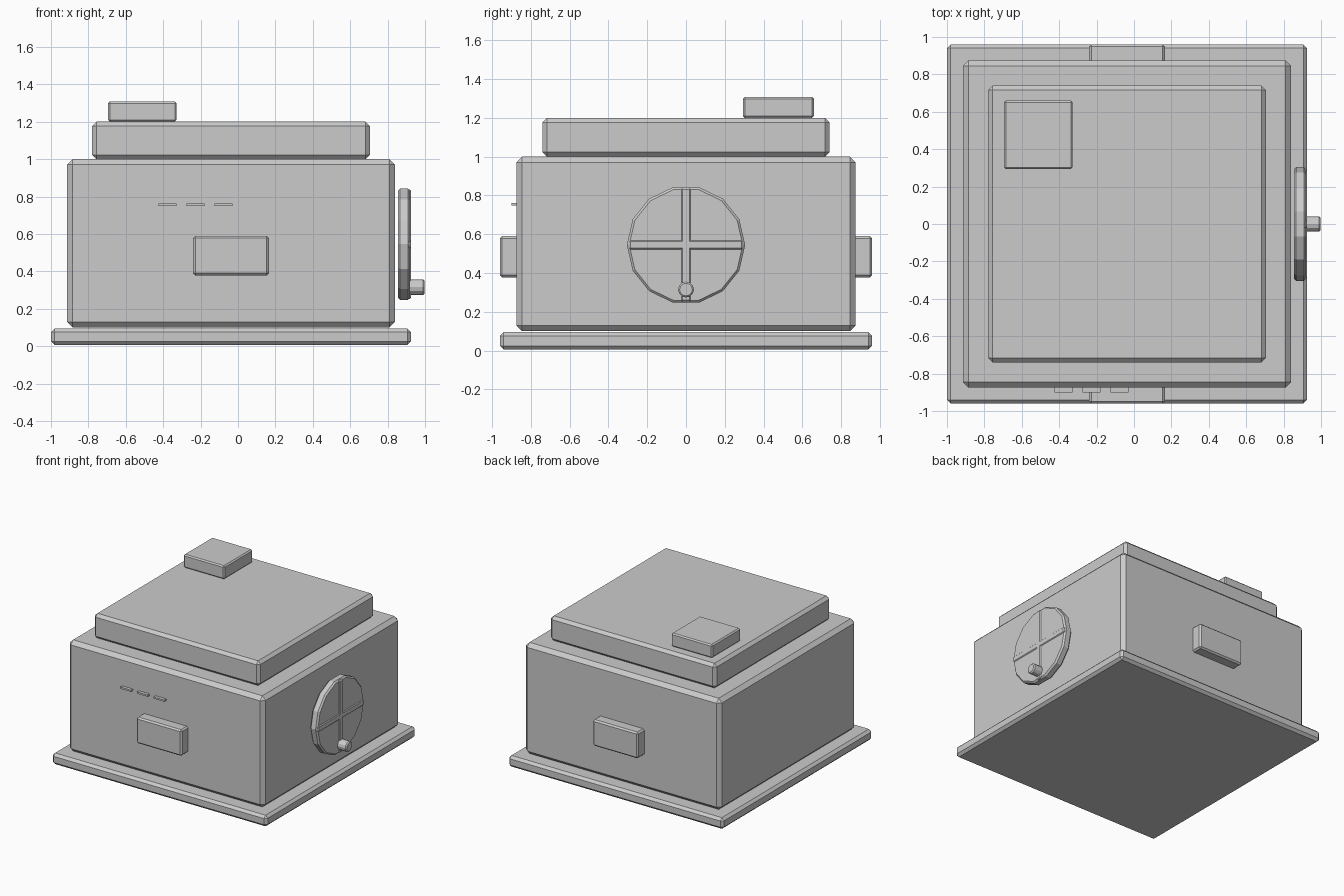
import bpy, bmesh, math
from mathutils import Matrix

if "Cube" in bpy.data.objects:
    bpy.data.objects.remove(bpy.data.objects["Cube"])


def finish(name, bm, bevel):
    """Chamfer every edge sharper than 40 degrees and make the object."""
    if bevel:
        bm.normal_update()
        edges = [e for e in bm.edges if e.calc_face_angle(0) > math.radians(40)]
        bmesh.ops.bevel(bm, geom=edges, offset=bevel, segments=1,
                        affect='EDGES', clamp_overlap=True)
    mesh = bpy.data.meshes.new(name)
    bm.to_mesh(mesh)
    bm.free()
    obj = bpy.data.objects.new(name, mesh)
    bpy.context.collection.objects.link(obj)
    return obj


def box(name, x, y, z, bevel=0.0):
    """Box from (min, max) ranges on each axis."""
    bm = bmesh.new()
    bmesh.ops.create_cube(bm, size=1)
    for v in bm.verts:
        for i, (lo, hi) in enumerate((x, y, z)):
            v.co[i] = lo if v.co[i] < 0 else hi
    return finish(name, bm, bevel)


def disc(name, x, z, radius, sides, bevel):
    """Cylinder along x with a corner pointing toward +y."""
    bm = bmesh.new()
    bmesh.ops.create_cone(bm, cap_ends=True, segments=sides, radius1=radius,
                          radius2=radius, depth=x[1] - x[0])
    turn = Matrix(((0, 0, 1), (1, 0, 0), (0, 1, 0))).to_4x4()
    bm.transform(Matrix.Translation(((x[0] + x[1]) / 2, 0, z)) @ turn)
    # corner 0 of the primitive lies on its local y, so spin it onto world y
    spin = Matrix.Translation((0, 0, z)) @ Matrix.Rotation(math.pi / 2, 4, 'X') \
        @ Matrix.Translation((0, 0, -z))
    if not any(abs(v.co.z - z) < 1e-4 for v in bm.verts):
        bm.transform(spin)
    return finish(name, bm, bevel)


# Stacked housing
box("base_plate", (-1.0, 0.925), (-0.96, 0.96), (0.005, 0.095), 0.02)
box("main_body", (-0.915, 0.84), (-0.875, 0.875), (0.10, 1.0), 0.03)
box("top_lid", (-0.78, 0.705), (-0.74, 0.74), (1.0, 1.2), 0.023)
box("top_block", (-0.695, -0.328), (0.293, 0.66), (1.2, 1.308), 0.01)

# Side grips, front and back
for name, s in (("front_grip", -1), ("back_grip", 1)):
    y = sorted((s * 0.86, s * 0.96))
    box(name, (-0.24, 0.165), y, (0.378, 0.59), 0.012)

# Front vent slats
for i in range(3):
    x = -0.425 + 0.15 * i
    box(f"vent_slat_{i + 1}", (x, x + 0.095), (-0.9, -0.865), (0.748, 0.762))

# Hand wheel with crossed spokes and crank knob
WZ = 0.545
disc("wheel", (0.855, 0.92), WZ, 0.305, 14, 0.012)
box("spoke_vertical", (0.88, 0.926), (-0.025, 0.025), (WZ - 0.293, WZ + 0.293), 0.008)
box("spoke_horizontal", (0.88, 0.926), (-0.295, 0.295), (WZ - 0.025, WZ + 0.025), 0.008)
disc("crank_knob", (0.91, 0.998), 0.315, 0.041, 12, 0.008)
